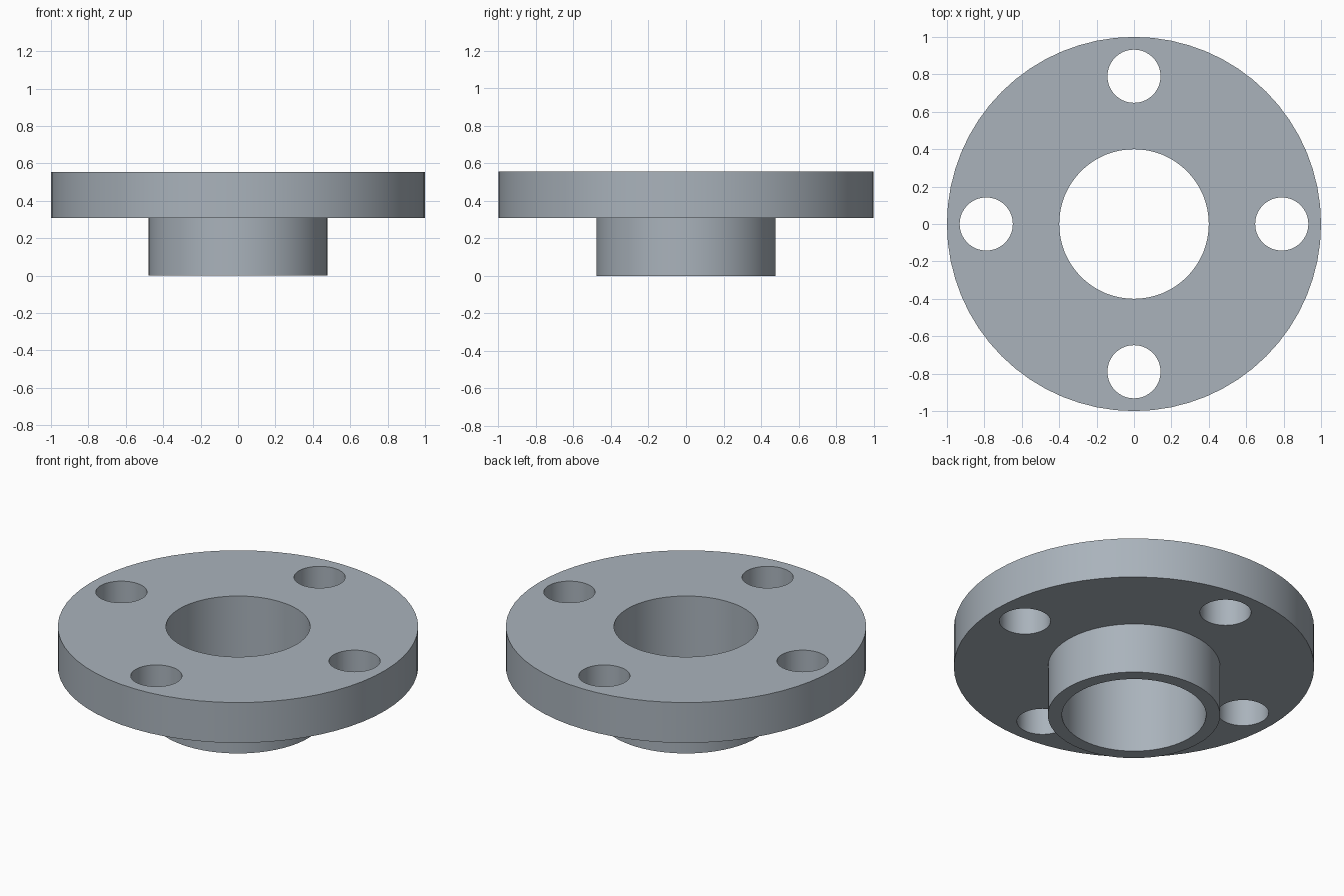
import bpy
import bmesh
import math

cube = bpy.data.objects.get("Cube")
if cube:
    bpy.data.objects.remove(cube, do_unlink=True)

SIDES = 64
OUTER, HUB, BORE = 1.0, 0.478, 0.4
PLATE_BOTTOM, TOP = 0.308, 0.555
BOLT_CIRCLE, BOLT_RADIUS, BOLTS = 0.79, 0.142, 4

# Single steel colour
steel = bpy.data.materials.new("steel grey")
steel.use_nodes = True
colour = (0.40, 0.45, 0.50, 1)
steel.diffuse_color = colour
steel.node_tree.nodes["Principled BSDF"].inputs["Base Color"].default_value = colour


def make_object(name, bm):
    bmesh.ops.recalc_face_normals(bm, faces=bm.faces)
    mesh = bpy.data.meshes.new(name)
    bm.to_mesh(mesh)
    bm.free()
    mesh.materials.append(steel)
    obj = bpy.data.objects.new(name, mesh)
    bpy.context.collection.objects.link(obj)
    return obj


# Flange plate, hub and bore: one closed profile turned about z
profile = [(BORE, 0), (HUB, 0), (HUB, PLATE_BOTTOM),
           (OUTER, PLATE_BOTTOM), (OUTER, TOP), (BORE, TOP)]
bm = bmesh.new()
rings = []
for i in range(SIDES):
    a = math.tau * i / SIDES
    rings.append([bm.verts.new((r * math.cos(a), r * math.sin(a), z))
                  for r, z in profile])
for i, ring in enumerate(rings):
    after = rings[(i + 1) % SIDES]
    for j in range(len(profile)):
        k = (j + 1) % len(profile)
        bm.faces.new((ring[j], after[j], after[k], ring[k]))
flange = make_object("pipe_flange", bm)

# Bolt holes, evenly spaced and cut through the plate
bm = bmesh.new()
for i in range(BOLTS):
    a = math.tau * i / BOLTS
    made = bmesh.ops.create_cone(bm, cap_ends=True, segments=SIDES,
                                 radius1=BOLT_RADIUS, radius2=BOLT_RADIUS, depth=1)
    bmesh.ops.translate(bm, verts=made["verts"],
                        vec=(BOLT_CIRCLE * math.cos(a), BOLT_CIRCLE * math.sin(a), TOP))
cutter = make_object("bolt_hole_cutter", bm)
cutter.hide_render = True

bpy.ops.object.select_all(action="DESELECT")
flange.select_set(True)
bpy.context.view_layer.objects.active = flange
cut = flange.modifiers.new("bolt holes", "BOOLEAN")
cut.operation = "DIFFERENCE"
cut.solver = "EXACT"
cut.object = cutter
bpy.ops.object.modifier_apply(modifier=cut.name)
bpy.data.objects.remove(cutter, do_unlink=True)

# Round walls smooth, rims crisp
bpy.ops.object.shade_smooth_by_angle(angle=math.radians(30))
